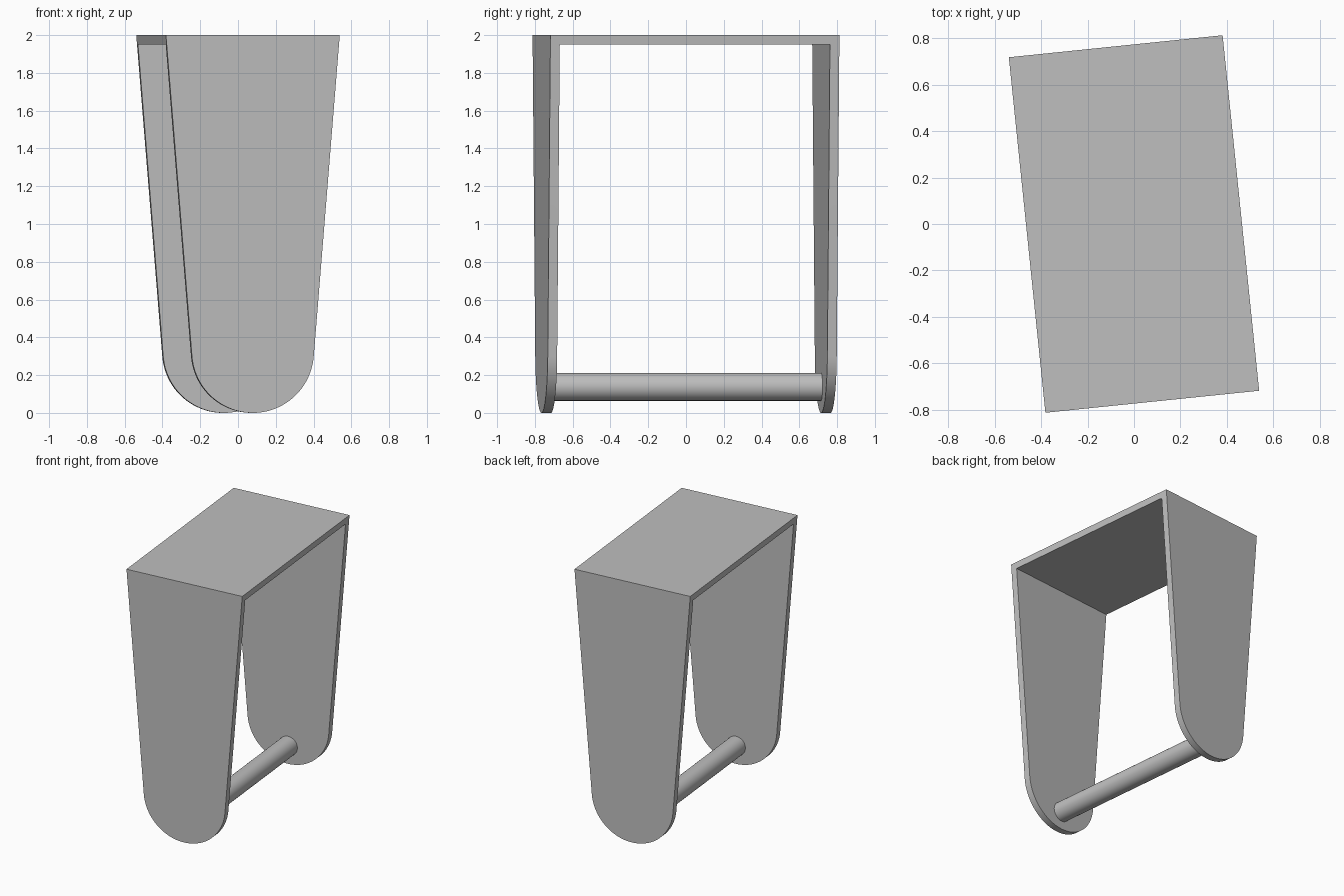
import bpy
import bmesh
from math import asin, atan2, cos, hypot, pi, radians, sin
from mathutils import Matrix, Vector

cube = bpy.data.objects.get("Cube")
if cube:
    bpy.data.objects.remove(cube, do_unlink=True)

TURN = Matrix.Rotation(radians(5.87), 4, "Z")
HALF_W, HALF_L, HEIGHT = 0.4625, 0.769, 2.0
WALL = 0.05
FOOT_R = 0.325
ROD_R, ROD_Z = 0.074, 0.138

grey = bpy.data.materials.new("plain grey")
grey.use_nodes = True
grey.diffuse_color = (0.52, 0.52, 0.52, 1)
grey.node_tree.nodes["Principled BSDF"].inputs["Base Color"].default_value = grey.diffuse_color


def make_object(name, bm):
    bmesh.ops.recalc_face_normals(bm, faces=bm.faces)
    mesh = bpy.data.meshes.new(name)
    bm.to_mesh(mesh)
    bm.free()
    mesh.materials.append(grey)
    obj = bpy.data.objects.new(name, mesh)
    bpy.context.collection.objects.link(obj)
    obj.matrix_world = TURN
    return obj


def activate(obj):
    bpy.ops.object.select_all(action="DESELECT")
    obj.select_set(True)
    bpy.context.view_layer.objects.active = obj


# Tapered outline whose straight sides run tangent into a round foot
rise = HEIGHT - FOOT_R
tilt = atan2(HALF_W, rise) - asin(FOOT_R / hypot(HALF_W, rise))
STEPS = 48
angles = [pi + tilt + (pi - 2 * tilt) * i / STEPS for i in range(STEPS + 1)]
outline = [(FOOT_R * cos(a), FOOT_R + FOOT_R * sin(a)) for a in angles]
outline += [(HALF_W, HEIGHT), (-HALF_W, HEIGHT)]

# Frame: the outline extruded from front to back
bm = bmesh.new()
face = bm.faces.new([bm.verts.new((x, -HALF_L, z)) for x, z in outline])
extruded = bmesh.ops.extrude_face_region(bm, geom=[face])["geom"]
bmesh.ops.translate(bm, vec=Vector((0, 2 * HALF_L, 0)),
                    verts=[g for g in extruded if isinstance(g, bmesh.types.BMVert)])
frame = make_object("frame", bm)

# Opening between the two side plates, below the top plate
bm = bmesh.new()
bmesh.ops.create_cube(bm, size=1)
bmesh.ops.scale(bm, vec=(2, 2 * (HALF_L - WALL), 3), verts=bm.verts)
bmesh.ops.translate(bm, vec=(0, 0, HEIGHT - WALL - 1.5), verts=bm.verts)
cutter = make_object("opening_cutter", bm)
cutter.hide_render = True

opening = frame.modifiers.new("opening", "BOOLEAN")
opening.operation = "DIFFERENCE"
opening.solver = "EXACT"
opening.object = cutter
activate(frame)
bpy.ops.object.modifier_apply(modifier=opening.name)
bpy.data.objects.remove(cutter, do_unlink=True)

# Crossbar joining the feet, ends sunk into the plates
bm = bmesh.new()
bmesh.ops.create_cone(bm, cap_ends=True, segments=48, radius1=ROD_R, radius2=ROD_R,
                      depth=2 * HALF_L - WALL,
                      matrix=Matrix.Translation((0, 0, ROD_Z)) @ Matrix.Rotation(pi / 2, 4, "X"))
crossbar = make_object("crossbar", bm)

for obj in (frame, crossbar):
    activate(obj)
    bpy.ops.object.shade_smooth_by_angle(angle=radians(30))
